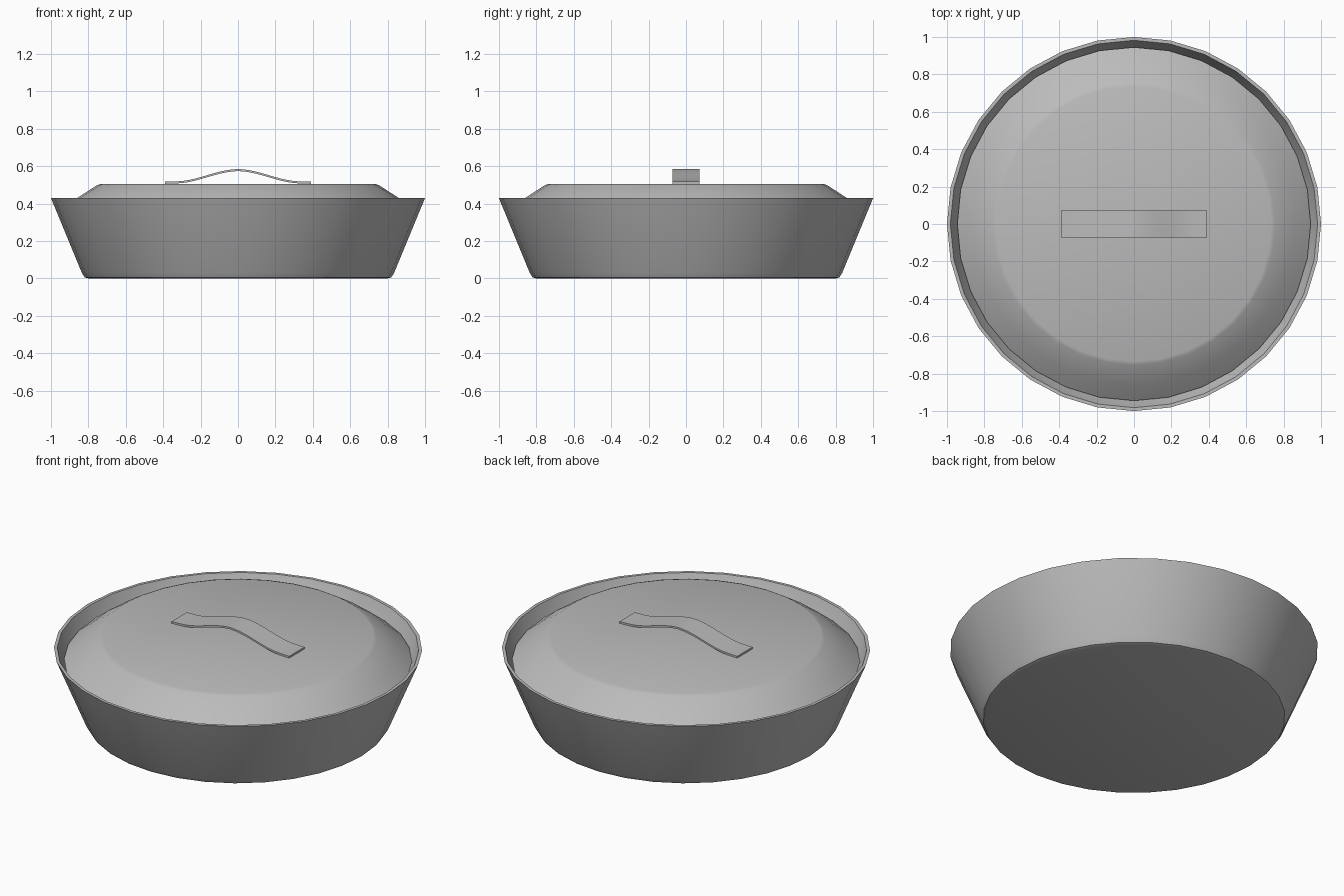
import bpy, bmesh, math

cube = bpy.data.objects.get("Cube")
if cube:
    bpy.data.objects.remove(cube, do_unlink=True)

SIDES = 32


def material(name, rgb):
    mat = bpy.data.materials.new(name)
    mat.use_nodes = True
    mat.diffuse_color = (*rgb, 1)
    mat.node_tree.nodes["Principled BSDF"].inputs["Base Color"].default_value = (*rgb, 1)
    return mat


metal = material("grey metal", (0.5, 0.5, 0.5))


def finish(name, bm, angle):
    bmesh.ops.recalc_face_normals(bm, faces=bm.faces)
    mesh = bpy.data.meshes.new(name)
    bm.to_mesh(mesh)
    bm.free()
    obj = bpy.data.objects.new(name, mesh)
    bpy.context.collection.objects.link(obj)
    mesh.materials.append(metal)
    bpy.ops.object.select_all(action="DESELECT")
    obj.select_set(True)
    bpy.context.view_layer.objects.active = obj
    bpy.ops.object.shade_smooth_by_angle(angle=math.radians(angle))
    return obj


def lathe(name, profile, angle=40):
    """Spin a closed (radius, height) profile whose ends lie on the axis."""
    bm = bmesh.new()
    rings = []
    for r, z in profile:
        ring = []
        for i in range(SIDES):
            a = math.tau * i / SIDES
            ring.append(bm.verts.new((r * math.cos(a), r * math.sin(a), z)))
        rings.append(ring)
    for low, high in zip(rings, rings[1:]):
        for i in range(SIDES):
            j = (i + 1) % SIDES
            bm.faces.new((low[i], low[j], high[j], high[i]))
    bm.faces.new(rings[0])
    bm.faces.new(rings[-1])
    return finish(name, bm, angle)


# Pan: rounded foot, flared wall, thin rim, hollow inside
lathe("pan_body", [(0.80, 0), (0.82, 0.006), (0.835, 0.03), (1.0, 0.43),
                   (0.982, 0.43), (0.82, 0.035), (0.80, 0.02)])

# Lid: shallow dome with a flat top, seated inside the wall
lathe("lid", [(0.73, 0.49), (0.85, 0.415), (0.94, 0.35), (0.945, 0.362),
              (0.86, 0.43), (0.755, 0.498), (0.735, 0.505)])

# Handle: thin strap arched over the lid
HALF_LENGTH, HALF_WIDTH, THICK, STEPS = 0.39, 0.072, 0.011, 24
bm = bmesh.new()
sections = []
for i in range(STEPS + 1):
    x = HALF_LENGTH * (2 * i / STEPS - 1)
    t = min(abs(x) / 0.33, 1)
    z = 0.506 + 0.012 * (1 - abs(x) / HALF_LENGTH) + 0.028 * (1 + math.cos(math.pi * t))
    sections.append([bm.verts.new((x, y, z + h)) for y, h in
                     ((-HALF_WIDTH, 0), (HALF_WIDTH, 0), (HALF_WIDTH, THICK), (-HALF_WIDTH, THICK))])
for a, b in zip(sections, sections[1:]):
    for k in range(4):
        n = (k + 1) % 4
        bm.faces.new((a[k], a[n], b[n], b[k]))
bm.faces.new(sections[0])
bm.faces.new(sections[-1])
finish("lid_handle", bm, 40)
